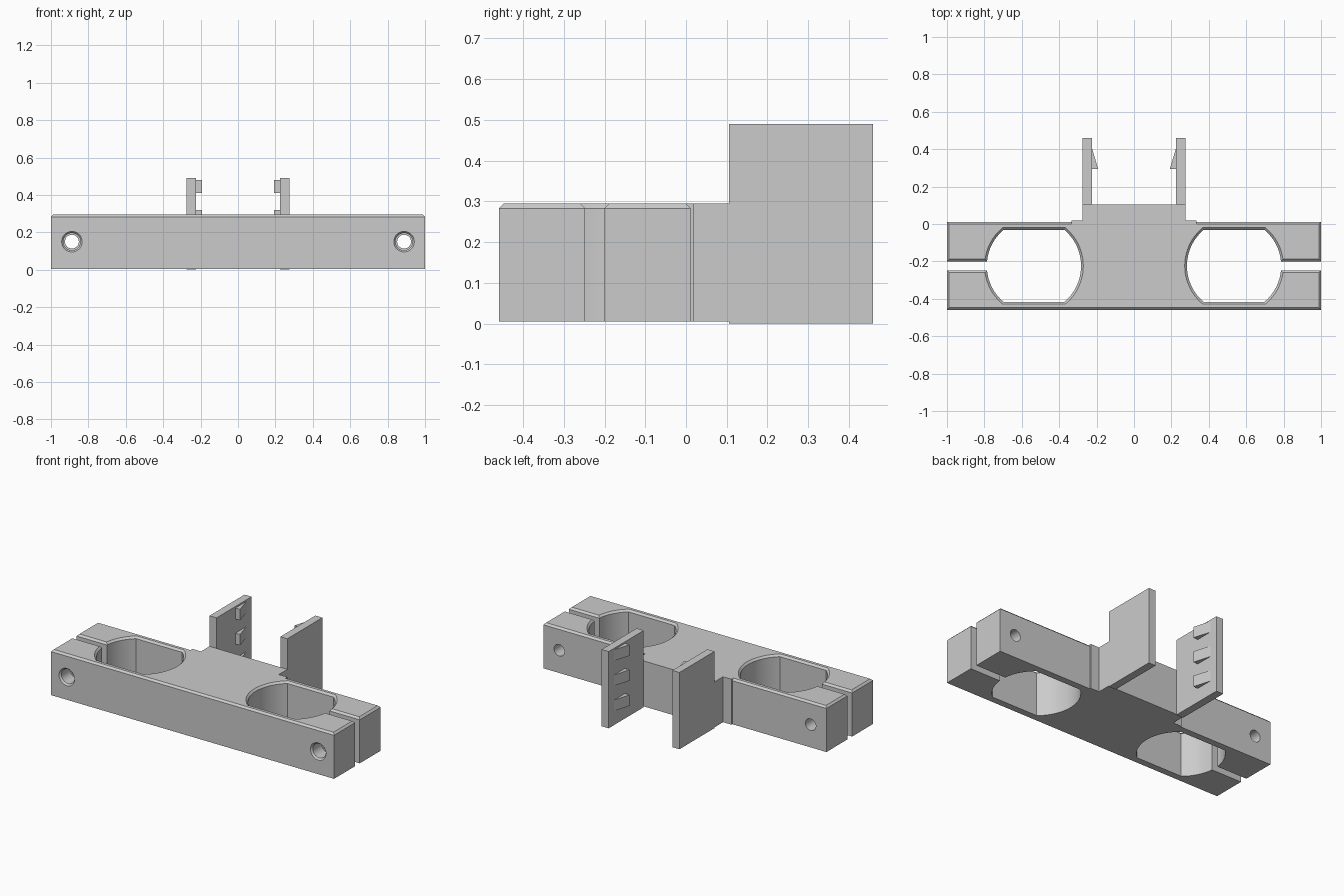
import bpy, bmesh, math
from mathutils import Vector, Matrix

cube = bpy.data.objects.get("Cube")
if cube:
    bpy.data.objects.remove(cube, do_unlink=True)

grey = bpy.data.materials.new("plain grey")
grey.use_nodes = True
GREY = (0.6, 0.6, 0.6, 1)
grey.diffuse_color = GREY
grey.node_tree.nodes["Principled BSDF"].inputs["Base Color"].default_value = GREY

BOTTOM, TOP, CHAMFER = 0.005, 0.295, 0.012
MID_Y = -0.224


def finish(bm, name):
    bmesh.ops.recalc_face_normals(bm, faces=bm.faces[:])
    mesh = bpy.data.meshes.new(name)
    bm.to_mesh(mesh)
    bm.free()
    obj = bpy.data.objects.new(name, mesh)
    bpy.context.collection.objects.link(obj)
    mesh.materials.append(grey)
    return obj


def loft(bm, loops):
    """Join stacked closed loops and cap both ends."""
    rings = [[bm.verts.new(p) for p in loop] for loop in loops]
    n = len(rings[0])
    for a, b in zip(rings, rings[1:]):
        for i in range(n):
            j = (i + 1) % n
            quad = [a[i], a[j], b[j], b[i]]
            bm.faces.new(quad)
    bm.faces.new(rings[0][::-1])
    bm.faces.new(rings[-1])


def prism(name, points, z0, z1):
    bm = bmesh.new()
    loft(bm, [[(x, y, z) for x, y in points] for z in (z0, z1)])
    return finish(bm, name)


def arc(cx, r, start, end, steps):
    return [(cx + r * math.cos(start + (end - start) * i / steps),
             MID_Y + r * math.sin(start + (end - start) * i / steps))
            for i in range(steps + 1)]


# Right half of the outline: front corner, lower jaw, flat-sided bore, upper jaw, pad
R, CX, FLAT, SLOT = 0.252, 0.535, 0.192, 0.024
slot_a, flat_a = math.asin(SLOT / R), math.asin(FLAT / R)
half = [(1, -0.459), (1, MID_Y - SLOT)]
half += arc(CX, R, -slot_a, -flat_a, 8)
half += arc(CX, R, math.pi + flat_a, math.pi - flat_a, 24)
half += arc(CX, R, flat_a, slot_a, 8)
half += [(1, MID_Y + SLOT), (1, 0.011)]
pad = [(0.335, 0.011), (0.335, 0.019), (0.275, 0.019), (0.275, 0.105)]
half += pad
outline = half + [(-x, y) for x, y in reversed(half)]


def inset(points):
    """Mitred inset of the rim; edges of the centre pad stay in place."""
    n, result = len(points), []
    pts = [Vector(p) for p in points]

    def edge(i):
        a, b = pts[i % n], pts[(i + 1) % n]
        d = (b - a).normalized()
        plain = max(abs(a.x), abs(b.x)) < 0.34 and min(a.y, b.y) > 0
        return Vector((-d.y, d.x)), 0 if plain else CHAMFER

    for i in range(n):
        (n1, d1), (n2, d2) = edge(i - 1), edge(i)
        det = n1.x * n2.y - n1.y * n2.x
        if abs(det) < 1e-5:
            result.append(pts[i] + n1 * d1)
        else:
            result.append(pts[i] + Vector(((d1 * n2.y - d2 * n1.y) / det,
                                           (n1.x * d2 - n2.x * d1) / det)))
    return result


# Clamp body with chamfered top rim
bm = bmesh.new()
loft(bm, [[(x, y, BOTTOM) for x, y in outline],
          [(x, y, TOP - CHAMFER) for x, y in outline],
          [(x, y, TOP) for x, y in inset(outline)]])
body = finish(bm, "clamp_body")

# Screw holes: countersunk and wide in the front jaw, narrow in the rear jaw
profile = [(-0.48, 0.055), (-0.459, 0.055), (-0.448, 0.046),
           (-0.36, 0.046), (-0.36, 0.037), (0.05, 0.037)]
for side in (-1, 1):
    bm = bmesh.new()
    loft(bm, [[(side * 0.888 + r * math.cos(math.tau * k / 32), y,
                0.15 + r * math.sin(math.tau * k / 32)) for k in range(32)]
              for y, r in profile])
    cutter = finish(bm, "screw_cutter")
    cutter.hide_render = True
    mod = body.modifiers.new("screw_hole", "BOOLEAN")
    mod.operation, mod.solver, mod.object = "DIFFERENCE", "EXACT", cutter
    bpy.context.view_layer.objects.active = body
    bpy.ops.object.modifier_apply(modifier=mod.name)
    bpy.data.objects.remove(cutter, do_unlink=True)

bpy.ops.object.select_all(action="DESELECT")
body.select_set(True)
bpy.context.view_layer.objects.active = body
bpy.ops.object.shade_smooth_by_angle(angle=math.radians(25))

# Rear clip arms with three wedge teeth each
for side, label in ((1, "left"), (-1, "right")):
    arm = [(0.225, 0.105), (0.275, 0.105), (0.275, 0.459), (0.225, 0.459)]
    prism(label + "_clip_arm", [(side * x, y) for x, y in arm], 0, 0.49)
    tooth = [(0.226, 0.295), (0.192, 0.295), (0.226, 0.41)]
    for i in range(3):
        z = 0.09 + 0.16 * i
        prism(f"{label}_clip_tooth_{i + 1}", [(side * x, y) for x, y in tooth], z, z + 0.07)
